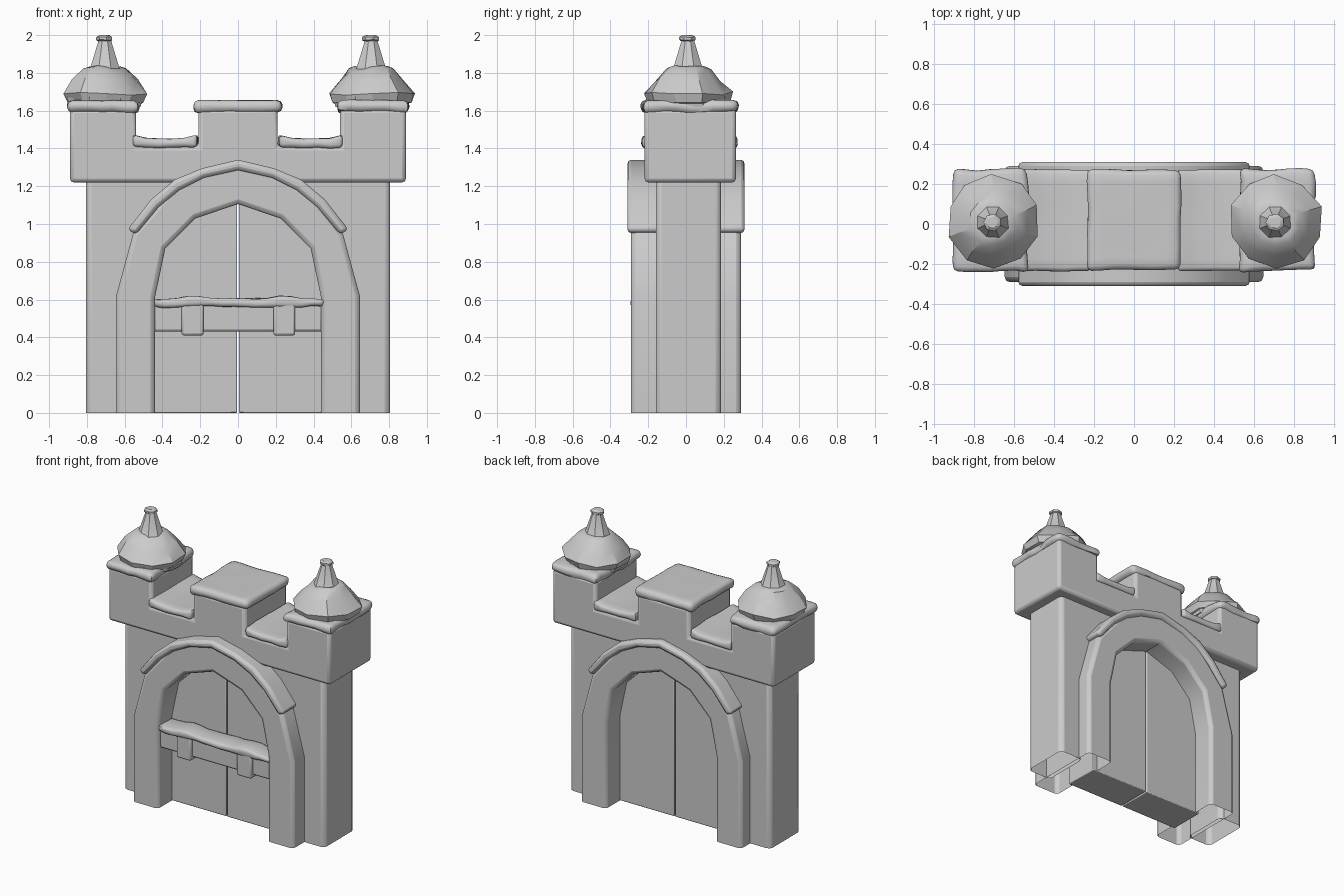
import bpy, bmesh, math
from mathutils import Vector, noise

cube = bpy.data.objects.get("Cube")
if cube:
    bpy.data.objects.remove(cube, do_unlink=True)

grey = bpy.data.materials.new("plain grey")
grey.use_nodes = True
COLOUR = (0.6, 0.6, 0.6, 1)
grey.diffuse_color = COLOUR
grey.node_tree.nodes["Principled BSDF"].inputs["Base Color"].default_value = COLOUR


def finish(name, bm, bevel=0.0, segments=2, angle=35):
    """Turn a bmesh into a shaded object with softened edges."""
    bmesh.ops.recalc_face_normals(bm, faces=bm.faces)
    mesh = bpy.data.meshes.new(name)
    bm.to_mesh(mesh)
    bm.free()
    mesh.materials.append(grey)
    obj = bpy.data.objects.new(name, mesh)
    bpy.context.collection.objects.link(obj)
    if bevel:
        mod = obj.modifiers.new("soft_edges", "BEVEL")
        mod.width = bevel
        mod.segments = segments
        mod.limit_method = "ANGLE"
        mod.angle_limit = math.radians(40)
    bpy.ops.object.select_all(action="DESELECT")
    obj.select_set(True)
    bpy.context.view_layer.objects.active = obj
    bpy.ops.object.shade_smooth_by_angle(angle=math.radians(angle))
    return obj


def mirrored(half):
    """Complete a right-to-centre outline with its reflection."""
    return half + [(-x, z) for x, z in reversed(half) if x > 0]


def prism(name, outline, y0, y1, bevel, open_bottom=False):
    """Extrude an x-z outline from y0 to y1."""
    bm = bmesh.new()
    face = bm.faces.new([bm.verts.new((x, y0, z)) for x, z in outline])
    ext = bmesh.ops.extrude_face_region(bm, geom=[face], use_keep_orig=True)
    for v in ext["geom"]:
        if isinstance(v, bmesh.types.BMVert):
            v.co.y = y1
    bmesh.ops.recalc_face_normals(bm, faces=bm.faces)
    if open_bottom:
        low = [f for f in bm.faces if all(v.co.z < 0.001 for v in f.verts)]
        bmesh.ops.delete(bm, geom=low, context="FACES")
    return finish(name, bm, bevel)


def box_mesh(lo, hi):
    bm = bmesh.new()
    bmesh.ops.create_cube(bm, size=1)
    lo, hi = Vector(lo), Vector(hi)
    for v in bm.verts:
        v.co = (lo + hi) / 2 + v.co * (hi - lo)
    return bm


def box(name, lo, hi, bevel):
    return finish(name, box_mesh(lo, hi), bevel)


def snow_slab(name, lo, hi, wobble=0.014, lift=None):
    """Soft slab with a wavering outline and drooping rim."""
    bm = box_mesh(lo, hi)
    bmesh.ops.bevel(bm, geom=bm.edges[:], offset=(hi[2] - lo[2]) * 0.4,
                    segments=2, profile=0.5, affect="EDGES")
    for axis in (0, 1):
        count = max(2, int((hi[axis] - lo[axis]) / 0.06))
        for i in range(1, count):
            point, normal = Vector(lo), Vector()
            point[axis] += (hi[axis] - lo[axis]) * i / count
            normal[axis] = 1
            bmesh.ops.bisect_plane(bm, geom=bm.verts[:] + bm.edges[:] + bm.faces[:],
                                   plane_co=point, plane_no=normal)
    mid = (lo[2] + hi[2]) / 2
    for v in bm.verts:
        shift = noise.noise_vector(v.co * 9) * wobble
        shift.z *= 1.0 if v.co.z < mid else 0.4
        if lift:
            shift.z += lift(v.co.x) * (v.co.z > mid)
        v.co += shift
    return finish(name, bm, angle=50)


def spire(name, rings, centre, sides, wobble=0.0):
    """Faceted lathe from (radius, height) rings."""
    bm = bmesh.new()
    loops = []
    for r, z in rings:
        loop = []
        for i in range(sides):
            a = math.tau * (i + 0.5) / sides
            p = Vector((centre[0] + r * math.cos(a), centre[1] + r * math.sin(a), z))
            n = noise.noise_vector(Vector((abs(p.x), p.y, p.z)) * 8) * wobble
            loop.append(bm.verts.new(p + n))
        loops.append(loop)
    for a, b in zip(loops, loops[1:]):
        for i in range(sides):
            j = (i + 1) % sides
            bm.faces.new((a[i], a[j], b[j], b[i]))
    bm.faces.new(loops[0])
    bm.faces.new(loops[-1])
    return finish(name, bm, angle=30)


# Gate wall with an arched hole, and the arch that lines it
arch_out = [(0.645, 0), (0.645, 0.62), (0.555, 0.95), (0.325, 1.215), (0.19, 1.275), (0, 1.315)]
arch_in = [(0.44, 0), (0.44, 0.61), (0.385, 0.87), (0.225, 1.03), (0, 1.105)]
hole = [(x - 0.03 if x else 0, z) for x, z in arch_out[:-1]] + [(0, 1.25)]
prism("arch", mirrored(arch_out) + mirrored(arch_in)[::-1], -0.29, 0.29, 0.025, True)
wall = [(0.805, 0), (0.805, 1.3), (-0.805, 1.3), (-0.805, 0)]
prism("gate_wall", wall + mirrored(hole)[::-1], -0.16, 0.185, 0.03, True)

# Battlement with raised corners and centre
battlement = mirrored([(0.89, 1.22), (0.89, 1.61), (0.54, 1.61), (0.54, 1.41),
                       (0.21, 1.41), (0.21, 1.61)])
prism("battlement", battlement, -0.22, 0.265, 0.022)

# Snow following the top of the arch
snow_out = [(0.585, 0.97), (0.46, 1.13), (0.335, 1.235), (0.19, 1.295), (0, 1.34)]
snow_in = [(0.54, 0.945), (0.42, 1.09), (0.31, 1.18), (0.18, 1.245), (0, 1.285)]
for side, y0, y1 in (("front", -0.31, -0.1), ("back", 0.1, 0.31)):
    prism("arch_snow_" + side, mirrored(snow_out) + mirrored(snow_in)[::-1], y0, y1, 0.02)

# Double doors with a narrow gap
for side, s in (("left", 1), ("right", -1)):
    xs = sorted((0.004 * s, 0.46 * s))
    outline = [(x, z) for x, z in arch_in]
    door = [(0.004, 0), (0.47, 0), (0.47, 0.61), (0.41, 0.9), (0.24, 1.06), (0.004, 1.14)]
    prism("door_" + side, [(x * s, z) for x, z in door], -0.13, 0.13, 0.006)

# Locking bar, its brackets and snow
box("bar", (-0.45, -0.26, 0.43), (0.45, -0.15, 0.585), 0.015)
for side, x in (("left", 0.245), ("right", -0.24)):
    box("bracket_" + side, (x - 0.058, -0.285, 0.41), (x + 0.058, -0.12, 0.6), 0.012)
snow_slab("bar_snow", (-0.445, -0.29, 0.562), (0.455, -0.13, 0.605), 0.012,
          lambda x: 0.015 * math.exp(-((abs(x) - 0.24) / 0.07) ** 2))

# Snow on the battlement
snow_slab("centre_snow", (-0.232, -0.23, 1.59), (0.232, 0.272, 1.655), 0.008)
for side, s in (("left", 1), ("right", -1)):
    lo, hi = sorted((0.215 * s, 0.555 * s))
    snow_slab("gap_snow_" + side, (lo, -0.235, 1.405), (hi, 0.272, 1.452), 0.008,
              lambda x: 0.025 * min(1, abs((abs(x) - 0.385) / 0.17)) ** 4)
    lo, hi = sorted((0.53 * s, 0.9 * s))
    snow_slab("tower_snow_" + side, (lo, -0.235, 1.59), (hi, 0.275, 1.655), 0.014)

    # Pointed tower roofs with a snow skirt and a snow tip
    c = (0.705 * s, 0.01)
    spire("roof_" + side, [(0.205, 1.62), (0.215, 1.67), (0.092, 1.8), (0.033, 1.98)], c, 8)
    spire("roof_snow_" + side, [(0.17, 1.63), (0.215, 1.645), (0.232, 1.69), (0.175, 1.765),
                                (0.12, 1.82), (0.085, 1.83)], c, 10, 0.022)
    spire("tip_snow_" + side, [(0.03, 1.965), (0.046, 1.975), (0.046, 1.99), (0.03, 2.0)],
          (0.705 * s, 0.01), 7, 0.008)
